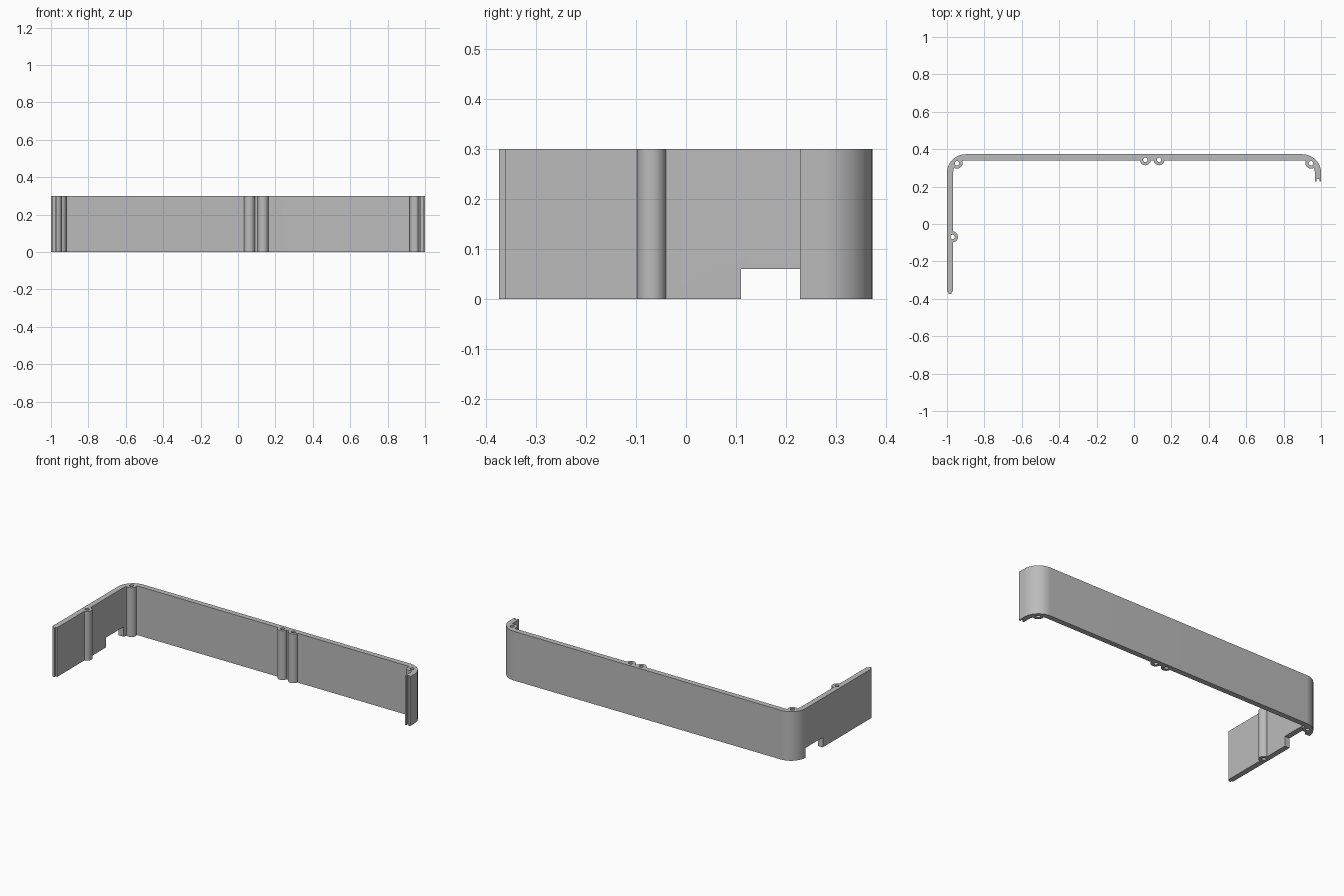
import bpy, bmesh
from math import radians, cos, sin
from mathutils import Matrix

cube = bpy.data.objects.get("Cube")
if cube:
    bpy.data.objects.remove(cube, do_unlink=True)

HEIGHT = 0.3
BACK = 0.373          # outer face of the back wall
THICK = 0.033
RADIUS = 0.1          # outer corner radius
END_R, END_L = -0.362, 0.228
JOINT, DEPTH = 0.007, 0.012   # half width and depth of the end joints

grey = bpy.data.materials.new("plain grey")
grey.diffuse_color = (0.5, 0.5, 0.5, 1)
grey.use_nodes = True
grey.node_tree.nodes["Principled BSDF"].inputs["Base Color"].default_value = (0.5, 0.5, 0.5, 1)


def finish(name, bm):
    bmesh.ops.recalc_face_normals(bm, faces=bm.faces)
    mesh = bpy.data.meshes.new(name)
    bm.to_mesh(mesh)
    bm.free()
    mesh.materials.append(grey)
    obj = bpy.data.objects.new(name, mesh)
    bpy.context.collection.objects.link(obj)
    return obj


def arc(side, r, a0, a1, steps=20):
    cx, cy = side * (1 - RADIUS), BACK - RADIUS
    angles = [radians(a0 + (a1 - a0) * i / steps) for i in range(steps + 1)]
    return [(cx + r * cos(a), cy + r * sin(a)) for a in angles]


def posts(name, centres, r, z0, z1, segments):
    bm = bmesh.new()
    for x, y in centres:
        bmesh.ops.create_cone(bm, cap_ends=True, segments=segments, radius1=r, radius2=r,
                              depth=z1 - z0, matrix=Matrix.Translation((x, y, (z0 + z1) / 2)))
    return finish(name, bm)


def box(name, lo, hi):
    bm = bmesh.new()
    bmesh.ops.create_cube(bm, size=1)
    for v in bm.verts:
        v.co = [hi[i] if v.co[i] > 0 else lo[i] for i in range(3)]
    return finish(name, bm)


# Bent wall profile, with a tongue on the right end and a groove in the left end
mid = 1 - THICK / 2
tongue = [(-mid + JOINT, END_R), (-mid + JOINT, END_R - DEPTH),
          (-mid - JOINT, END_R - DEPTH), (-mid - JOINT, END_R)]
groove = [(mid + JOINT, END_L), (mid + JOINT, END_L + DEPTH),
          (mid - JOINT, END_L + DEPTH), (mid - JOINT, END_L)]
outline = ([(-1, END_R)] + arc(-1, RADIUS, 180, 90) + arc(1, RADIUS, 90, 0)
           + [(1, END_L)] + groove + [(1 - THICK, END_L)]
           + arc(1, RADIUS - THICK, 0, 90) + arc(-1, RADIUS - THICK, 90, 180)
           + [(-1 + THICK, END_R)] + tongue)
bm = bmesh.new()
base = bm.faces.new([bm.verts.new((x, y, 0)) for x, y in outline])
top = bmesh.ops.extrude_face_region(bm, geom=[base], use_keep_orig=True)["geom"]
bmesh.ops.translate(bm, vec=(0, 0, HEIGHT),
                    verts=[v for v in top if isinstance(v, bmesh.types.BMVert)])
wall = finish("bent_wall", bm)

# Screw posts along the inside, their bores, and the cable notch
centres = [(-0.946, 0.325), (0.946, 0.325), (0.061, 0.343), (0.134, 0.343), (-0.97, -0.069)]
helpers = [
    (posts("screw_posts", centres, 0.029, 0, HEIGHT, 40), 'UNION'),
    (posts("post_bores", centres, 0.012, -0.1, HEIGHT + 0.1, 24), 'DIFFERENCE'),
    (box("cable_notch", (-1.1, 0.11, -0.1), (-0.94, 0.278, 0.06)), 'DIFFERENCE'),
]
for helper, operation in helpers:
    helper.hide_render = True
    mod = wall.modifiers.new(helper.name, 'BOOLEAN')
    mod.operation = operation
    mod.solver = 'EXACT'
    mod.object = helper

bpy.ops.object.select_all(action='DESELECT')
bpy.context.view_layer.objects.active = wall
wall.select_set(True)
for helper, _ in helpers:
    bpy.ops.object.modifier_apply(modifier=helper.name)
    bpy.data.objects.remove(helper, do_unlink=True)
bpy.ops.object.shade_smooth_by_angle(angle=radians(30))
